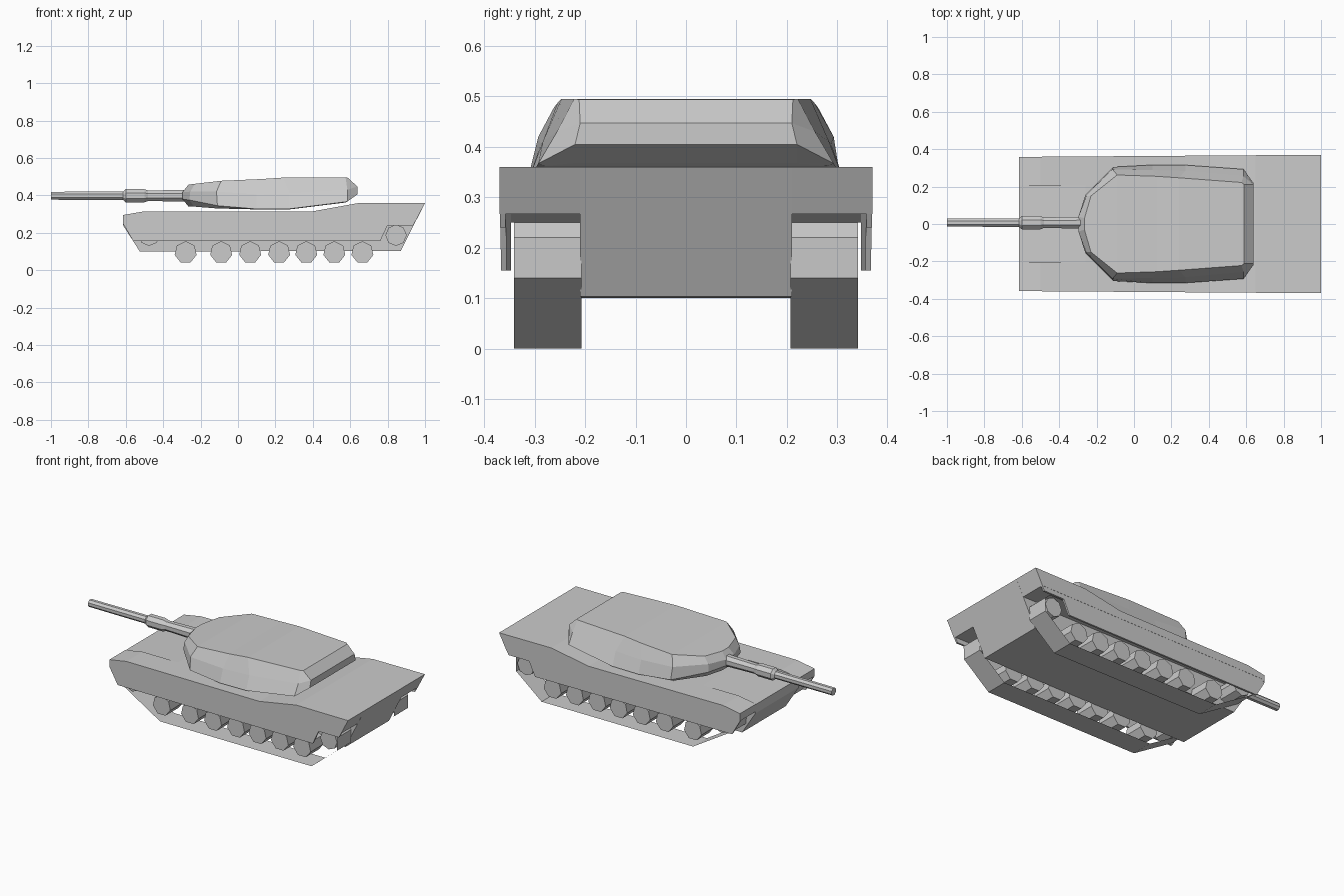
import bpy, bmesh, math

if "Cube" in bpy.data.objects:
    bpy.data.objects.remove(bpy.data.objects["Cube"])


def finish(name, bm, mirror=False):
    bmesh.ops.recalc_face_normals(bm, faces=bm.faces)
    me = bpy.data.meshes.new(name)
    bm.to_mesh(me)
    bm.free()
    ob = bpy.data.objects.new(name, me)
    bpy.context.collection.objects.link(ob)
    if mirror:
        m = ob.modifiers.new("mirror", 'MIRROR')
        m.use_axis = (False, True, False)
        m.use_mirror_merge = False
    return ob


def prism(name, prof, inner, outer, mirror=False, caps=True):
    """Side profile (x, z) extruded in y; inner and outer give y at x."""
    bm = bmesh.new()
    a = [bm.verts.new((x, inner(x), z)) for x, z in prof]
    b = [bm.verts.new((x, outer(x), z)) for x, z in prof]
    n = len(prof)
    for i in range(n):
        j = (i + 1) % n
        bm.faces.new((a[i], a[j], b[j], b[i]))
    if caps:
        bm.faces.new(a)
        bm.faces.new(b[::-1])
    return finish(name, bm, mirror)


def const(v):
    return lambda x: v


def side(x):
    return 0.363 + 0.007 * x


# Central hull between the tracks
prism("hull", [(-.615, .24), (-.525, .10), (.87, .103), (1, .36), (.65, .36),
               (.4, .315), (-.26, .315), (-.615, .293)], const(-.21), const(.21))

# Fenders over the tracks
prism("fender", [(-.615, .295), (-.5, .315), (.4, .315), (.65, .36), (1, .36),
                 (.952, .267), (-.59, .267), (-.615, .25)], const(.205), side, True)

# Thin side skirts
prism("side_skirt", [(-.615, .25), (-.56, .155), (.76, .155), (.80, .24), (.937, .24),
                     (.952, .267), (-.60, .275)],
      lambda x: side(x) - .012, lambda x: side(x) - .001, True)

# Track bands, thin sheets
prism("track", [(-.286, 0), (.734, 0), (.905, .14), (.908, .22), (.875, .25),
                (-.51, .25), (-.555, .21), (-.55, .16)], const(.207), const(.341), True, False)


# Wheels
def wheel(name, x, z, r, n):
    prof = [(x + r * math.sin(2 * math.pi * i / n), z + r * math.cos(2 * math.pi * i / n))
            for i in range(n)]
    prism(name, prof, const(.21), const(.335), True)


for x in (-.28, -.09, .065, .22, .365, .515, .665):
    wheel("road_wheel", x, .095, .06, 7)
wheel("front_idler", -.475, .187, .057, 8)
wheel("rear_sprocket", .845, .187, .057, 8)

# Turret: four stacked half outlines (x, y, z), from bottom to top
levels = [
    [(-.265, .03, .34), (-.235, .14, .34), (-.11, .28, .33), (.1, .30, .325),
     (.275, .30, .325), (.575, .28, .362), (.585, .22, .368)],
    [(-.297, .04, .38), (-.26, .155, .375), (-.11, .305, .345), (.1, .316, .327),
     (.275, .315, .328), (.585, .293, .367), (.638, .22, .405)],
    [(-.297, .04, .417), (-.255, .15, .42), (-.115, .293, .42), (.1, .288, .405),
     (.275, .284, .41), (.585, .256, .43), (.638, .21, .447)],
    [(-.265, .03, .457), (-.23, .15, .462), (-.09, .262, .478), (.12, .255, .487),
     (.24, .247, .495), (.575, .222, .495), (.588, .212, .494)],
]
bm = bmesh.new()
rings = []
for lv in levels:
    left = [bm.verts.new(p) for p in lv]
    right = [bm.verts.new((x, -y, z)) for x, y, z in lv]
    rings.append(left + right[::-1])
n = len(rings[0])
for lo, hi in zip(rings, rings[1:]):
    for i in range(n):
        j = (i + 1) % n
        bm.faces.new((lo[i], lo[j], hi[j], hi[i]))
for r in (rings[0], rings[-1]):
    for i in range(n // 2 - 1):
        bm.faces.new((r[i], r[i + 1], r[n - 2 - i], r[n - 1 - i]))
finish("turret", bm)

# Gun barrel with sleeve, octagonal
bm = bmesh.new()
rings = []
for x, r in ((-1, .023), (-.615, .024), (-.60, .038), (-.50, .038), (-.48, .03), (-.27, .035)):
    rings.append([bm.verts.new((x, .007 + r * math.cos(math.pi * (i + .5) / 4),
                                .398 + r * math.sin(math.pi * (i + .5) / 4))) for i in range(8)])
for a, b in zip(rings, rings[1:]):
    for i in range(8):
        bm.faces.new((a[i], a[(i + 1) % 8], b[(i + 1) % 8], b[i]))
bm.faces.new(rings[0])
bm.faces.new(rings[-1])
finish("gun_barrel", bm)
